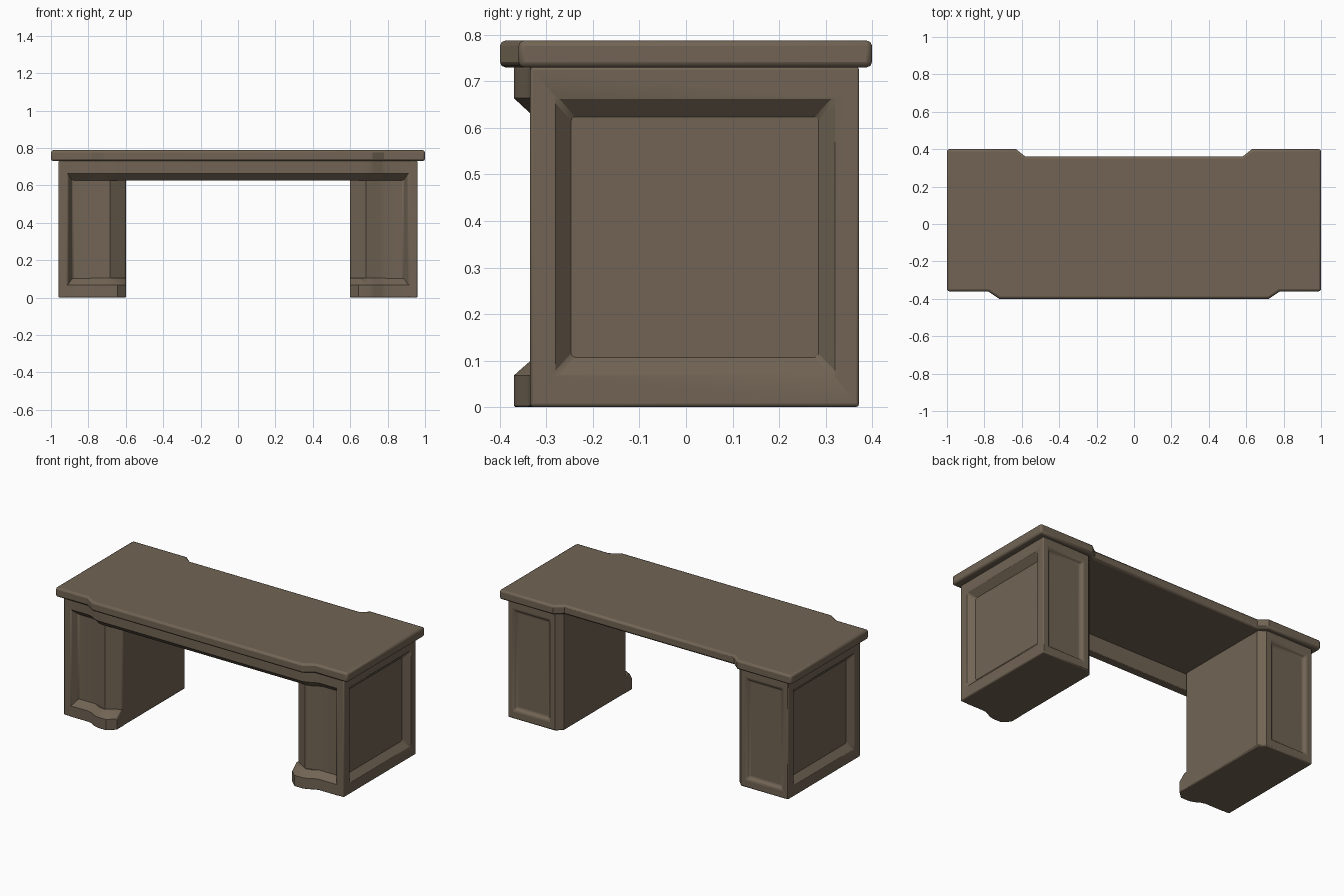
import bpy, bmesh, math

if "Cube" in bpy.data.objects:
    bpy.data.objects.remove(bpy.data.objects["Cube"])

wood = bpy.data.materials.new("dark_brown_wood")
wood.diffuse_color = (0.165, 0.127, 0.088, 1)
wood.use_nodes = True
wood.node_tree.nodes["Principled BSDF"].inputs["Base Color"].default_value = wood.diffuse_color


def finish(name, bm, bevel=0.0):
    bmesh.ops.recalc_face_normals(bm, faces=bm.faces)
    mesh = bpy.data.meshes.new(name)
    bm.to_mesh(mesh)
    bm.free()
    mesh.materials.append(wood)
    mesh.polygons.foreach_set("use_smooth", [True] * len(mesh.polygons))
    mesh.set_sharp_from_angle(angle=math.radians(32))
    ob = bpy.data.objects.new(name, mesh)
    bpy.context.collection.objects.link(ob)
    if bevel:
        mod = ob.modifiers.new("rounded_edges", 'BEVEL')
        mod.width = bevel
        mod.segments = 2
        mod.limit_method = 'ANGLE'
        mod.angle_limit = math.radians(50)
    return ob


def loft(bm, rings):
    """Join equal closed rings into a capped solid."""
    vs = [[bm.verts.new(p) for p in r] for r in rings]
    n = len(vs[0])
    for a, b in zip(vs, vs[1:]):
        for i in range(n):
            j = (i + 1) % n
            bm.faces.new((a[i], a[j], b[j], b[i]))
    bm.faces.new(vs[0])
    bm.faces.new(vs[-1][::-1])


def sunken_panel(bm, normal, axis, outer, inner, depth):
    """Frame the face pointing along normal, then sink a bevelled panel."""
    bm.normal_update()
    face = max(bm.faces, key=lambda f: f.normal.dot(normal) * f.calc_area())
    side = 1 if normal[1 - axis] > 0 else -1
    for (lo, hi, z0, z1), d in ((outer, 0), (inner, depth)):
        mid = face.calc_center_median()
        bmesh.ops.inset_individual(bm, faces=[face], thickness=0.01)
        for v in face.verts:
            v.co[axis] = lo if v.co[axis] < mid[axis] else hi
            v.co.z = z0 if v.co.z < mid.z else z1
            v.co[1 - axis] -= side * d


# Tabletop: stepped outline with rounded rim
half = [(0.72, -0.4), (0.78, -0.36), (1, -0.36), (1, 0.4), (0.63, 0.4), (0.58, 0.36)]
outline = half + [(-x, y) for x, y in reversed(half)]
bm = bmesh.new()
loft(bm, [[(x, y, z) for x, y in outline] for z in (0.73, 0.788)])
finish("tabletop", bm, 0.012)

# Pedestals: front stile, curved front, cut inner corners, sunken side and back panels
for s, label in ((-1, "left"), (1, "right")):
    plan = [(0.6, -0.27), (0.685, -0.325), (0.72, -0.315), (0.76, -0.3), (0.79, -0.295),
            (0.885, -0.295), (0.91, -0.335), (0.96, -0.335), (0.96, 0.372), (0.637, 0.372),
            (0.6, 0.335)]
    bm = bmesh.new()
    loft(bm, [[(s * x, y, z) for x, y in plan] for z in (0.0, 0.732)])
    bmesh.ops.recalc_face_normals(bm, faces=bm.faces)
    sunken_panel(bm, (s, 0, 0), 1, (-0.28, 0.32, 0.07, 0.662),
                 (-0.247, 0.285, 0.107, 0.624), 0.035)
    xs = sorted((s * 0.672, s * 0.922))
    sunken_panel(bm, (0, 1, 0), 0, (xs[0], xs[1], 0.05, 0.675),
                 (xs[0] + 0.015, xs[1] - 0.015, 0.065, 0.66), 0.018)
    finish(label + "_pedestal", bm, 0.007)


# Front mouldings: section follows the stepped front
def moulding(name, stations, z_edge, z_flat, z_slope, back):
    bm = bmesh.new()
    loft(bm, [[(x, y, z_edge), (x, y, z_flat), (x, y + 0.042, z_slope),
               (x, back, z_slope), (x, back, z_edge)] for x, y in stations])
    finish(name, bm, 0.004)


steps = [(0.645, -0.37), (0.7, -0.37), (0.73, -0.362), (0.765, -0.342), (0.79, -0.335), (0.92, -0.335)]
moulding("front_top_rail", [(-x, y) for x, y in reversed(steps)] + steps,
         0.732, 0.664, 0.625, -0.28)
for s, label in ((-1, "left"), (1, "right")):
    moulding(label + "_front_base", [(s * x, y) for x, y in [(0.6, -0.328)] + steps],
             0.0, 0.068, 0.105, -0.25)
